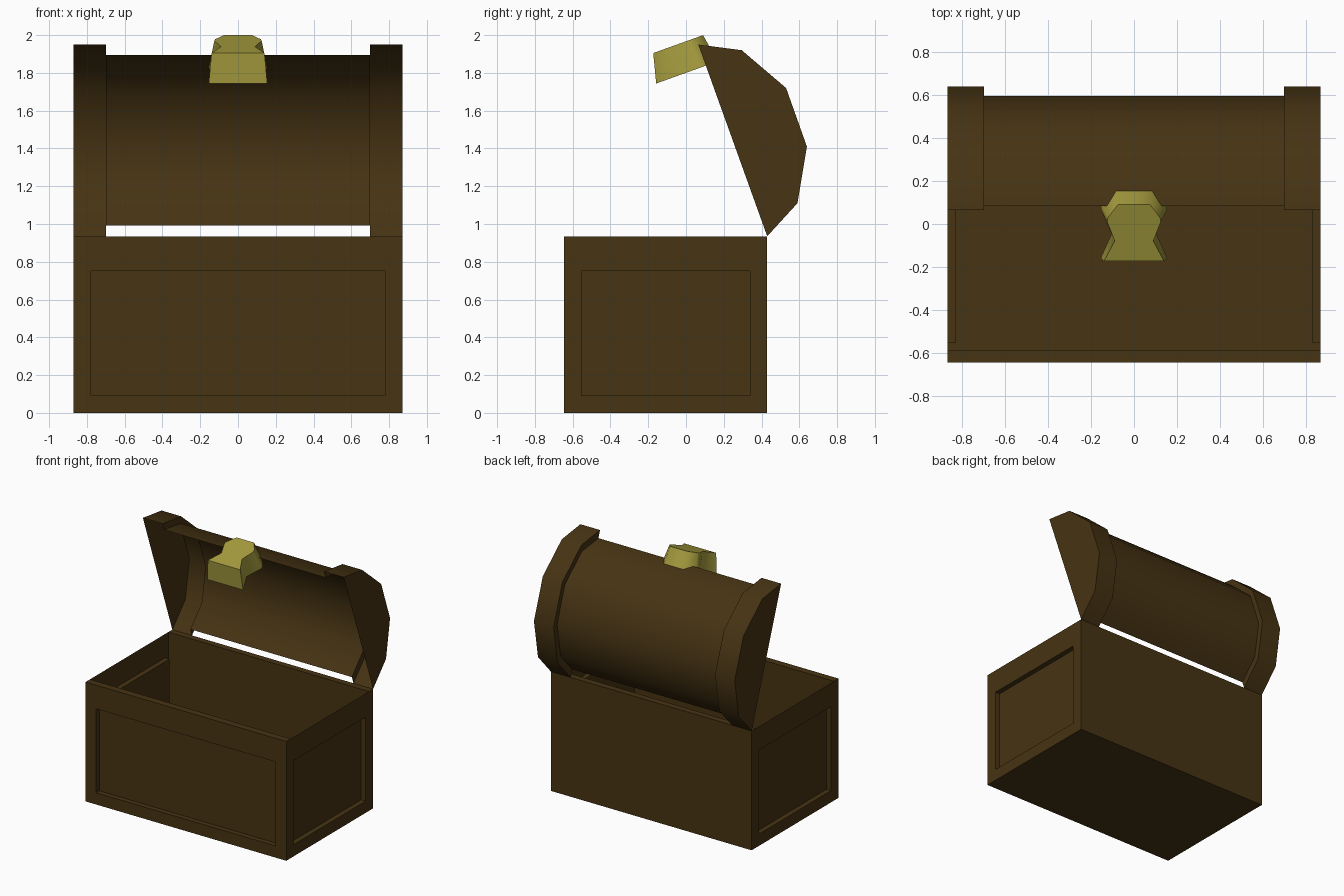
import bpy, bmesh, math

if "Cube" in bpy.data.objects:
    bpy.data.objects.remove(bpy.data.objects["Cube"])


def material(name, rgb):
    m = bpy.data.materials.new(name)
    m.diffuse_color = (*rgb, 1.0)
    m.use_nodes = True
    m.node_tree.nodes["Principled BSDF"].inputs["Base Color"].default_value = m.diffuse_color
    return m


WOOD = material("dark wood", (0.061, 0.033, 0.0065))
BRASS = material("brass", (0.376, 0.33, 0.048))


def finish(bm, name, mat, smooth=0):
    bmesh.ops.recalc_face_normals(bm, faces=bm.faces[:])
    me = bpy.data.meshes.new(name)
    bm.to_mesh(me)
    bm.free()
    me.materials.append(mat)
    ob = bpy.data.objects.new(name, me)
    bpy.context.collection.objects.link(ob)
    if smooth:
        me.shade_smooth()
        me.set_sharp_from_angle(angle=math.radians(smooth))
    return ob


def skin(bm, rings, closed):
    """Bridge neighbouring rings of points with quads; return the vertex rings."""
    vs = [[bm.verts.new(p) for p in r] for r in rings]
    for a, b in zip(vs, vs[1:]):
        n = len(a)
        for i in range(n if closed else n - 1):
            j = (i + 1) % n
            bm.faces.new((a[i], a[j], b[j], b[i]))
    return vs


# Chest box: open-topped thin shell with recessed panels on front and sides
HX, Y0, Y1, TOP = 0.87, -0.645, 0.43, 0.935
bm = bmesh.new()
bmesh.ops.create_cube(bm, size=1)
for v in bm.verts:
    v.co = (v.co.x * 2 * HX, Y1 if v.co.y > 0 else Y0, TOP if v.co.z > 0 else 0)
bm.normal_update()
bmesh.ops.delete(bm, geom=[f for f in bm.faces if f.normal.z > 0.5], context='FACES_ONLY')
panels = [f for f in bm.faces if f.normal.y < -0.5 or abs(f.normal.x) > 0.5]
for f in panels:
    n = f.normal.copy()
    bmesh.ops.inset_individual(bm, faces=[f], thickness=0.13)
    for v in f.verts:
        if v.co.z > 0.5:
            v.co.z = 0.75
    # straight recess walls
    res = bmesh.ops.extrude_discrete_faces(bm, faces=[f])
    for v in res['faces'][0].verts:
        v.co -= n * 0.04
# Front and back boards have an inner face and a flat top edge
for outer, inner in ((Y0, Y0 + 0.055), (Y1, Y1 - 0.05)):
    skin(bm, [[(x, outer, TOP), (x, inner, TOP), (x, inner, 0.0)] for x in (-HX, HX)], False)
bmesh.ops.remove_doubles(bm, verts=bm.verts[:], dist=0.0005)
finish(bm, "chest_box", WOOD)

# Open lid: hollow shell with a raised hollow cap at each end
PROFILE = [(0.43, 0.935), (0.59, 1.11), (0.64, 1.41), (0.53, 1.72), (0.295, 1.92), (0.065, 1.95)]
CY, CZ = 0.2475, 1.4425
bm = bmesh.new()
rings = [[(x, CY + (y - CY) * s, CZ + (z - CZ) * s) for y, z in PROFILE]
         for x, s in ((-HX, 1), (-0.70, 1), (-0.70, 0.89), (0.70, 0.89), (0.70, 1), (HX, 1))]
vs = skin(bm, rings, False)
bm.faces.new(vs[0])
bm.faces.new(vs[-1])
finish(bm, "lid", WOOD, 55)


# Lock: hourglass plate on the lid lip, given in lid axes (u forward, v up when closed)
def lid_point(x, u, v):
    return (x, 0.43 - 0.338 * u + 0.941 * v, 0.935 + 0.941 * u + 0.338 * v)


def mirrored(half, u):
    full = half + [(-x, v) for x, v in reversed(half)]
    return [lid_point(x, u, v) for x, v in full]


bm = bmesh.new()
back = mirrored([(0.155, -0.28), (0.10, -0.15), (0.155, -0.04), (0.152, -0.015), (0.085, 0.067)], 0.96)
front = mirrored([(0.14, -0.24), (0.09, -0.14), (0.125, -0.045), (0.122, -0.025), (0.075, 0.04)], 1.117)
vs = skin(bm, [back, front], True)
bm.faces.new(vs[0])
bm.faces.new(vs[1])
finish(bm, "lock", BRASS, 60)
